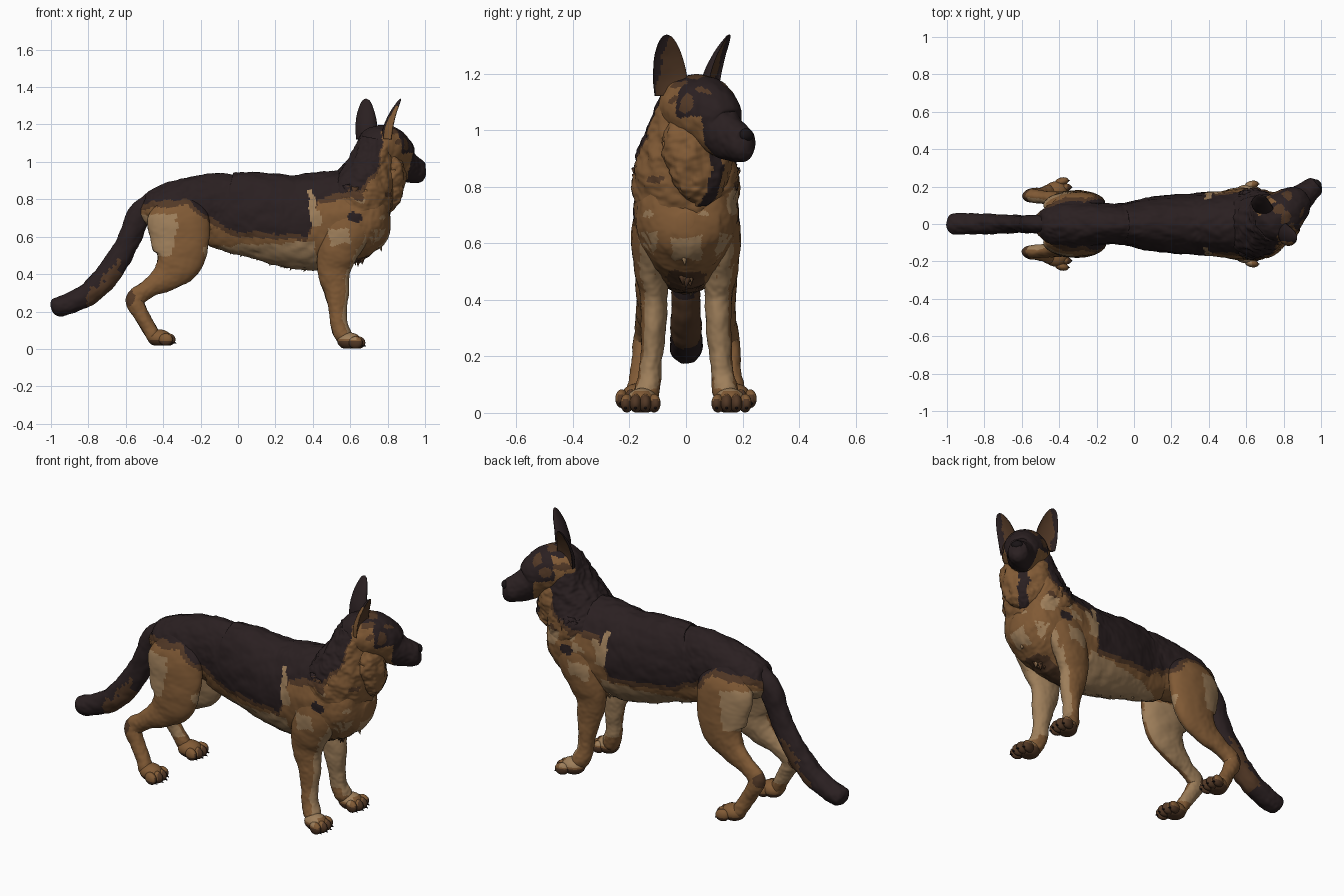
import bpy, bmesh, math, random
from mathutils import Vector, Matrix, noise

random.seed(4)
if "Cube" in bpy.data.objects:
    bpy.data.objects.remove(bpy.data.objects["Cube"])

# Materials
COLOURS = {
    "saddle_dark": (0.023, 0.014, 0.015),
    "umber": (0.085, 0.040, 0.019),
    "russet": (0.220, 0.103, 0.036),
    "cream": (0.340, 0.210, 0.103),
    "black": (0.010, 0.007, 0.008),
}
MATERIALS = []
for label, rgb in COLOURS.items():
    mat = bpy.data.materials.new(label)
    mat.diffuse_color = (*rgb, 1)
    mat.use_nodes = True
    bsdf = mat.node_tree.nodes["Principled BSDF"]
    bsdf.inputs["Base Color"].default_value = (*rgb, 1)
    bsdf.inputs["Roughness"].default_value = 0.9
    MATERIALS.append(mat)
DARK, UMBER, RUSSET, CREAM, BLACK = range(5)

# Head frame: the head is turned to its left
YAW = math.radians(40)
FWD = Vector((math.cos(YAW), math.sin(YAW), 0))
LAT = Vector((-math.sin(YAW), math.cos(YAW), 0))
HEAD = Vector((0.75, 0.02, 0))
UP = Vector((0, 0, 1))


def head_point(s, t, z):
    return HEAD + FWD * s + LAT * t + UP * z


def lerp_table(table, x):
    for (x0, v0), (x1, v1) in zip(table, table[1:]):
        if x <= x1:
            return v0 + (v1 - v0) * max(0, (x - x0) / (x1 - x0))
    return table[-1][1]


def wobble(p):
    return p + noise.noise_vector(p * 14) * 0.018 + noise.noise_vector(p * 45) * 0.007


# Coat colour rules
SADDLE = [(-0.6, 0.74), (-0.46, 0.79), (-0.27, 0.8), (-0.16, 0.7), (0, 0.63), (0.37, 0.6),
          (0.44, 0.81), (0.64, 0.84), (0.74, 0.96), (0.79, 1.12), (0.9, 1.25)]


def coat(p, n):
    x, y, z = wobble(p)
    y = abs(y)
    inward = n.y * (1 if p.y > 0 else -1) < -0.35
    if abs(x - 0.405 + (z - 0.76) * 0.2) < 0.014 + (0.85 - z) * 0.08 and 0.66 < z < 0.85:
        return CREAM
    d = z - lerp_table(SADDLE, x)
    if d > 0 or (y > 0.1 and math.hypot((x - 0.62) * 0.7, z - 0.705) < 0.03):
        return DARK
    if d > -0.03:
        return UMBER
    if math.hypot(x + 0.6, z - 0.275) < 0.045:
        return UMBER
    if z < 0.6 and inward and z > 0.12:
        return CREAM
    if 0.5 < z < 0.72 and x < -0.35 + (z - 0.5) * 0.1:
        return CREAM
    if -0.18 < x < 0.42:
        return CREAM if z < 0.55 + x * 0.05 else RUSSET
    if x > 0.42:
        if z < 0.5 and y < 0.065:
            return UMBER
        if n.x > 0.5 and (0.08 < z < 0.48 or (0.45 < z < 0.64 and y > 0.11)):
            return CREAM
        if x > 0.7 and y < 0.05 and 0.54 < z < 0.62:
            return CREAM
        if 0.7 < z < 0.83 and noise.noise(p * 10) > 0.2:
            return CREAM if z < 0.79 else UMBER
        if 0.49 < x < 0.6 and 0.56 < z < 0.64:
            return CREAM
    return RUSSET


def tail_coat(p, n):
    q = p.x + noise.noise(p * 20) * 0.03
    return UMBER if n.z < 0.1 and -0.8 < q < -0.62 and p.z < 0.48 else DARK


def head_coat(p, n):
    q = wobble(p) - HEAD
    s, t, z = q.dot(FWD), abs(q.dot(LAT)), q.z
    if s > 0.165 or (s < -0.05 and z > 1.0):
        return DARK
    if min(math.dist((s, t, z), c) for c in BROWS) < 0.03:
        return UMBER
    if t < 0.028 and z < 1.0:
        return DARK
    if z > 1.045 and (s > 0.06 or t < 0.075):
        return DARK
    return UMBER if z > 1.1 and noise.noise(p * 22) > 0.1 else RUSSET


# Brow, temple and crown spots in the head frame
BROWS = [(0.13, 0.045, 1.13), (0.06, 0.03, 1.19), (0.1, 0.1, 1.09)]


def front_paw_coat(p, n):
    if p.z < 0.04 or p.x > 0.66:
        return UMBER
    return CREAM if n.z > 0.3 and p.x < 0.63 else RUSSET


def hind_paw_coat(p, n):
    return UMBER if p.z < 0.045 or p.x > -0.355 else RUSSET


def finish(name, bm, rule):
    bmesh.ops.recalc_face_normals(bm, faces=bm.faces)
    bm.normal_update()
    for f in bm.faces:
        f.smooth = True
        f.material_index = rule(f.calc_center_median(), f.normal) if callable(rule) else rule
    mesh = bpy.data.meshes.new(name)
    bm.to_mesh(mesh)
    bm.free()
    for mat in MATERIALS:
        mesh.materials.append(mat)
    bpy.context.collection.objects.link(bpy.data.objects.new(name, mesh))


def spline(rows, steps):
    """Smooth curve through rows of numbers."""
    rows = [Vector(r) for r in rows]
    out = []
    for i in range(len(rows) - 1):
        a, b, c, d = (rows[max(i - 1, 0)], rows[i], rows[i + 1], rows[min(i + 2, len(rows) - 1)])
        for k in range(steps):
            u = k / steps
            out.append(b + (c - a) * (u / 2) + (a * 2 - b * 5 + c * 4 - d) * (u * u / 2)
                       + (b * 3 - a - c * 3 + d) * (u ** 3 / 2))
    return out + [rows[-1]]


def loft(name, rows, rule, side=Vector((0, 1, 0)), steps=16, seg=64, fur=0.006, cup=False):
    """Rows hold x, y, z, half width along side, half depth."""
    bm = bmesh.new()
    pts = spline(rows, steps)
    centres = [Vector(r[:3]) for r in pts]
    rings = []
    for i, (r, c) in enumerate(zip(pts, centres)):
        t = (centres[min(i + 1, len(pts) - 1)] - centres[max(i - 1, 0)]).normalized()
        across = (side - t * side.dot(t)).normalized()
        deep = t.cross(across)
        ring = []
        for k in range(seg):
            a = math.tau * k / seg
            h = math.sin(a) * (-0.45 if cup and math.sin(a) > 0 else 1)
            v = across * math.cos(a) * max(r[3], 0.002) + deep * h * max(r[4], 0.002)
            p = c + v
            clump = noise.noise(Vector((p.x * 16, p.y * 28, p.z * 16))) + 0.5 * noise.noise(p * 50)
            ring.append(bm.verts.new(p + v.normalized() * clump * fur))
        rings.append(ring)
    for a, b in zip(rings, rings[1:]):
        for k in range(seg):
            j = (k + 1) % seg
            bm.faces.new((a[k], a[j], b[j], b[k]))
    bm.faces.new(rings[0])
    bm.faces.new(rings[-1])
    finish(name, bm, rule)


def ball(bm, centre, radii, yaw=0):
    m = Matrix.Translation(centre) @ Matrix.Rotation(yaw, 4, 'Z') @ Matrix.Diagonal((*radii, 1))
    bmesh.ops.create_uvsphere(bm, u_segments=20, v_segments=14, radius=1, matrix=m)


def tufts(name, path, aim, length, count, rule, spread=0.01):
    """Pointed locks of fur strewn along a path."""
    bm = bmesh.new()
    pts = spline(path, 12)
    for _ in range(count):
        p = random.choice(pts) + Vector([random.uniform(-spread, spread) for _ in range(3)])
        d = Vector(aim).normalized() + Vector([random.uniform(-0.2, 0.2) for _ in range(3)])
        m = Matrix.Translation(p) @ d.to_track_quat('Z', 'Y').to_matrix().to_4x4()
        bmesh.ops.create_cone(bm, segments=8, radius1=length * 0.4, radius2=0.001, cap_ends=True,
                              depth=length * random.uniform(0.8, 1.2), matrix=m)
    finish(name, bm, rule)


# Torso, neck and tail
loft("torso", [(-0.53, 0, 0.76, 0.02, 0.02), (-0.5, 0, 0.75, 0.07, 0.075), (-0.43, 0, 0.75, 0.11, 0.115),
               (-0.3, 0, 0.755, 0.12, 0.155), (-0.14, 0, 0.755, 0.108, 0.185), (-0.06, 0, 0.735, 0.112, 0.21),
               (0.1, 0, 0.715, 0.145, 0.23), (0.3, 0, 0.68, 0.163, 0.25), (0.45, 0, 0.685, 0.174, 0.262),
               (0.6, 0, 0.7, 0.186, 0.25), (0.72, 0, 0.69, 0.17, 0.2), (0.785, 0, 0.68, 0.12, 0.13),
               (0.815, 0, 0.68, 0.03, 0.03)], coat, steps=18, seg=120)
loft("neck", [(0.57, 0, 0.66, 0.14, 0.14), (0.63, 0, 0.77, 0.186, 0.185), (0.68, 0, 0.88, 0.18, 0.165),
              (0.72, 0.01, 1.0, 0.147, 0.125), (0.75, 0.02, 1.11, 0.115, 0.1)], coat, steps=24, seg=100, fur=0.011)
loft("tail", [(-0.44, 0, 0.79, 0.05, 0.06), (-0.53, 0, 0.71, 0.05, 0.065), (-0.59, 0, 0.57, 0.046, 0.06),
              (-0.675, 0, 0.425, 0.05, 0.065), (-0.78, 0, 0.31, 0.055, 0.062), (-0.9, 0, 0.243, 0.057, 0.055),
              (-0.975, 0, 0.222, 0.052, 0.048), (-0.998, 0, 0.215, 0.02, 0.02)], tail_coat, steps=12, seg=48)

# Head, cheek ruff, nose
skull = [(-0.1, 1.1, 0.05, 0.05), (-0.05, 1.09, 0.11, 0.1), (0.05, 1.07, 0.124, 0.125),
         (0.12, 1.035, 0.105, 0.115), (0.17, 0.99, 0.077, 0.09), (0.24, 0.96, 0.06, 0.073),
         (0.29, 0.95, 0.05, 0.06), (0.312, 0.95, 0.022, 0.03)]
loft("head", [(*head_point(s, 0, z), w, h) for s, z, w, h in skull], head_coat, side=LAT, seg=90, fur=0.004)
ruff = [(0.01, 1.06, 0.1, 0.08), (0.03, 0.96, 0.135, 0.1), (0.045, 0.86, 0.125, 0.09),
        (0.055, 0.78, 0.085, 0.065), (0.06, 0.73, 0.02, 0.02)]
loft("cheek_ruff", [(*head_point(s, 0, z), w, h) for s, z, w, h in ruff], head_coat, side=LAT, fur=0.014)
bm = bmesh.new()
ball(bm, head_point(0.298, 0, 0.982), (0.022, 0.03, 0.024), YAW)
finish("nose", bm, BLACK)

for name, sg in (("left", 1), ("right", -1)):
    # Eyes and upright cupped ears
    bm = bmesh.new()
    ball(bm, head_point(0.142, sg * 0.066, 1.085), (0.014, 0.014, 0.013))
    finish(name + "_eye", bm, BLACK)
    opening = (FWD * 0.8 + LAT * sg * 0.5).normalized()

    def ear_coat(p, n):
        if n.dot(opening) > 0.15:
            return UMBER if abs((wobble(p) - HEAD).dot(LAT)) < 0.135 else DARK
        return RUSSET if sg < 0 and n.y < -0.5 and p.z < 1.3 else DARK

    ear = [(0, 0.1, 1.12, 0.055, 0.045), (0.005, 0.104, 1.18, 0.061, 0.044), (0.014, 0.12, 1.25, 0.052, 0.03),
           (0.026, 0.135, 1.3, 0.036, 0.018), (0.034, 0.143, 1.328, 0.019, 0.009), (0.037, 0.145, 1.337, 0.003, 0.003)]
    loft(name + "_ear", [(*head_point(s, sg * t, z), w, h) for s, t, z, w, h in ear],
         ear_coat, side=opening.cross(UP), steps=10, seg=36, fur=0.001, cup=True)

    # Legs
    front = [(0.63, 0.1, 0.8, 0.05, 0.07), (0.59, 0.125, 0.66, 0.066, 0.125), (0.535, 0.124, 0.52, 0.062, 0.108),
             (0.512, 0.115, 0.42, 0.05, 0.088), (0.527, 0.115, 0.31, 0.045, 0.066),
             (0.535, 0.122, 0.2, 0.039, 0.046), (0.54, 0.128, 0.13, 0.04, 0.045),
             (0.565, 0.14, 0.07, 0.045, 0.045), (0.58, 0.145, 0.035, 0.03, 0.03)]
    hind = [(-0.34, 0.06, 0.82, 0.04, 0.08), (-0.325, 0.098, 0.71, 0.066, 0.16), (-0.31, 0.115, 0.58, 0.062, 0.155),
            (-0.32, 0.125, 0.47, 0.055, 0.13), (-0.385, 0.13, 0.385, 0.045, 0.08),
            (-0.475, 0.142, 0.325, 0.036, 0.05), (-0.548, 0.15, 0.265, 0.036, 0.05),
            (-0.52, 0.157, 0.19, 0.034, 0.04), (-0.475, 0.167, 0.11, 0.035, 0.038),
            (-0.45, 0.175, 0.065, 0.038, 0.036), (-0.435, 0.18, 0.045, 0.025, 0.025)]
    for part, rows in (("front_leg", front), ("hind_leg", hind)):
        loft(name + "_" + part, [(x, sg * y, z, w, h) for x, y, z, w, h in rows], coat, fur=0.004)

    # Paws with four toes and claws
    for part, x, y, floor, rule in (("front_paw", 0.6, 0.155, 0.002, front_paw_coat),
                                    ("hind_paw", -0.415, 0.173, 0.018, hind_paw_coat)):
        bm = bmesh.new()
        claws = bmesh.new()
        ball(bm, (x - 0.005, sg * y, floor + 0.04), (0.065, 0.055, 0.046), sg * 0.2)
        for k in range(4):
            off = (k - 1.5) * 0.032
            reach = x + 0.05 - abs(k - 1.5) * 0.014
            ball(bm, (reach, sg * (y + 0.006 + off), floor + 0.032), (0.038, 0.022, 0.033), sg * off * 5)
            m = Matrix.Translation((reach + 0.033, sg * (y + 0.006 + off * 1.1), floor + 0.015))
            bmesh.ops.create_cone(claws, segments=8, radius1=0.007, radius2=0.002, depth=0.02, cap_ends=True,
                                  matrix=m @ Matrix.Rotation(math.radians(105), 4, 'Y'))
        for v in bm.verts:
            v.co.z = max(v.co.z, floor)
        finish(name + "_" + part, bm, rule)
        finish(name + "_" + part + "_claws", claws, BLACK)

    # Fur locks on thigh, cheek, collar and elbow
    tufts(name + "_thigh_fur", [(-0.44, sg * 0.1, 0.72), (-0.435, sg * 0.115, 0.63), (-0.41, sg * 0.12, 0.53)],
          (-0.5, 0, -1), 0.055, 24, coat)
    tufts(name + "_cheek_fur", [head_point(0.0, sg * 0.105, 0.96), head_point(0.02, sg * 0.105, 0.88),
                                head_point(0.05, sg * 0.06, 0.79)],
          LAT * sg * 0.25 - UP, 0.05, 22, head_coat)
    tufts(name + "_collar_fur", [(0.58, sg * 0.15, 0.84), (0.66, sg * 0.165, 0.82), (0.74, sg * 0.125, 0.78)],
          (0, sg * 0.15, -1), 0.06, 22, coat)
    tufts(name + "_elbow_fur", [(0.4, sg * 0.08, 0.48), (0.44, sg * 0.1, 0.47), (0.46, sg * 0.11, 0.45)],
          (-0.2, 0, -1), 0.05, 10, coat)

# Fur locks along belly and breastbone
tufts("belly_fur", [(-0.06, 0, 0.545), (0.1, 0, 0.51), (0.25, 0, 0.465), (0.4, 0, 0.45)], (-0.6, 0, -1), 0.045, 36, coat, 0.02)
tufts("chest_fur", [(0.77, 0, 0.7), (0.755, 0, 0.6), (0.69, 0, 0.52), (0.62, 0, 0.48)], (0.1, 0, -1), 0.055, 26, coat, 0.025)
